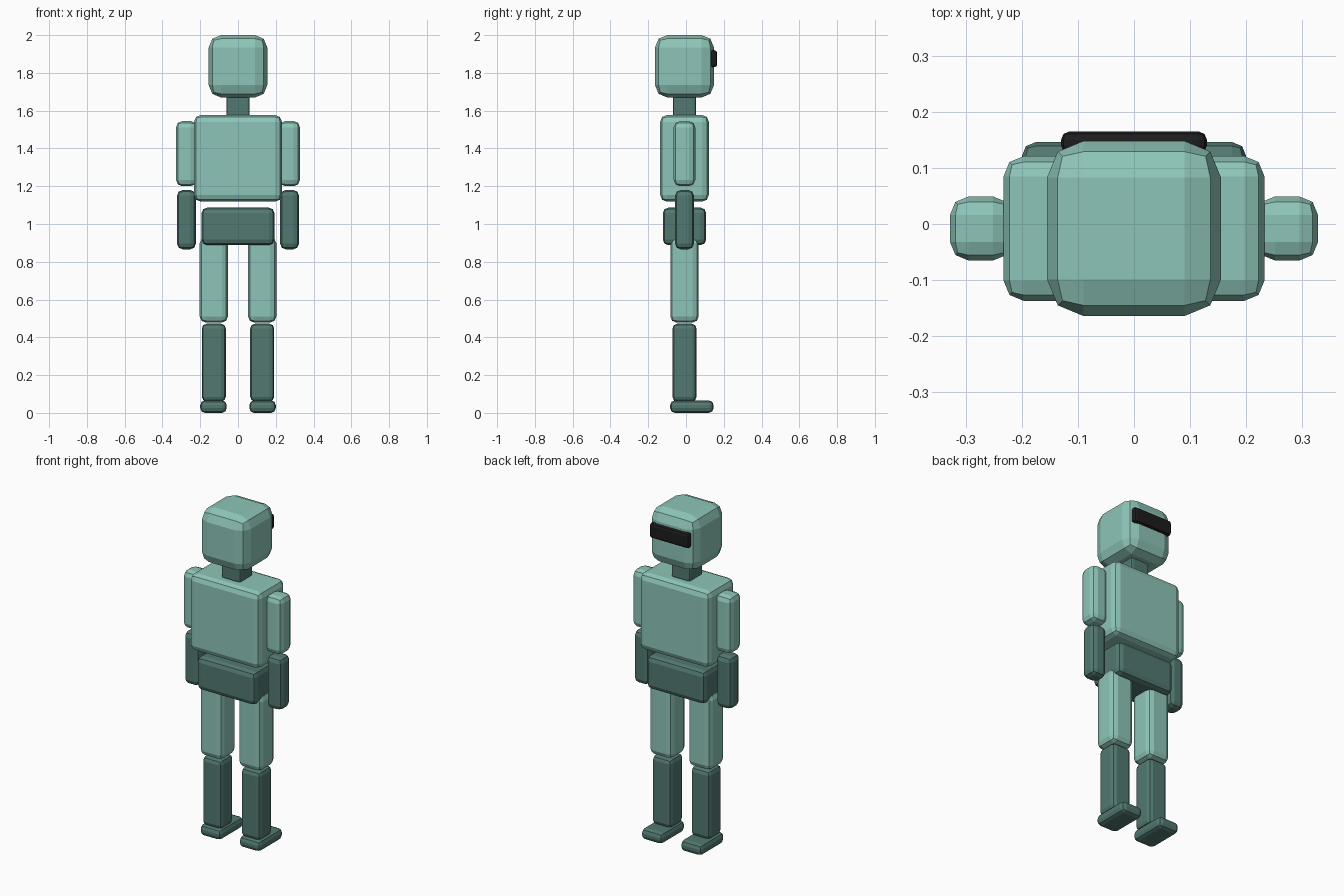
import bpy

cube = bpy.data.objects.get("Cube")
if cube:
    bpy.data.objects.remove(cube, do_unlink=True)


def material(name, rgb):
    mat = bpy.data.materials.new(name)
    mat.use_nodes = True
    color = (*rgb, 1.0)
    mat.diffuse_color = color
    mat.node_tree.nodes["Principled BSDF"].inputs["Base Color"].default_value = color
    return mat


light = material("light teal", (0.27, 0.56, 0.48))
dark = material("dark teal", (0.085, 0.19, 0.165))
black = material("black", (0.012, 0.012, 0.012))

MID_Y = -0.008  # depth centre of the body


def block(name, mat, width, depth, z_low, z_high, bevel, x=0.0, y=MID_Y):
    """Flat-shaded box with a two-step rounded edge."""
    bpy.ops.mesh.primitive_cube_add(size=1, location=(x, y, (z_low + z_high) / 2))
    obj = bpy.context.object
    obj.name = name
    obj.scale = (width, depth, z_high - z_low)
    bpy.ops.object.transform_apply(location=False, rotation=False, scale=True)
    mod = obj.modifiers.new("rounded edges", "BEVEL")
    mod.width = bevel
    mod.segments = 2
    obj.data.materials.append(mat)
    return obj


# Head, visor and neck
block("head", light, 0.31, 0.312, 1.67, 2.0, 0.065)
block("visor", black, 0.26, 0.04, 1.83, 1.92, 0.015, y=0.145)
block("neck", dark, 0.124, 0.124, 1.57, 1.69, 0.013)

# Trunk
block("torso", light, 0.465, 0.258, 1.118, 1.577, 0.036)
block("pelvis", dark, 0.386, 0.23, 0.888, 1.087, 0.03)

# Limbs, one set per side
for side, s in (("left", 1), ("right", -1)):
    block(side + "_upper_arm", light, 0.11, 0.114, 1.2, 1.545, 0.033, x=s * 0.273)
    block(side + "_forearm", dark, 0.1, 0.1, 0.866, 1.18, 0.03, x=s * 0.273)
    block(side + "_thigh", light, 0.15, 0.15, 0.478, 0.93, 0.033, x=s * 0.128)
    block(side + "_shin", dark, 0.127, 0.127, 0.06, 0.472, 0.025, x=s * 0.128)
    block(side + "_foot", dark, 0.14, 0.23, 0.0, 0.066, 0.025, x=s * 0.13, y=0.031)
